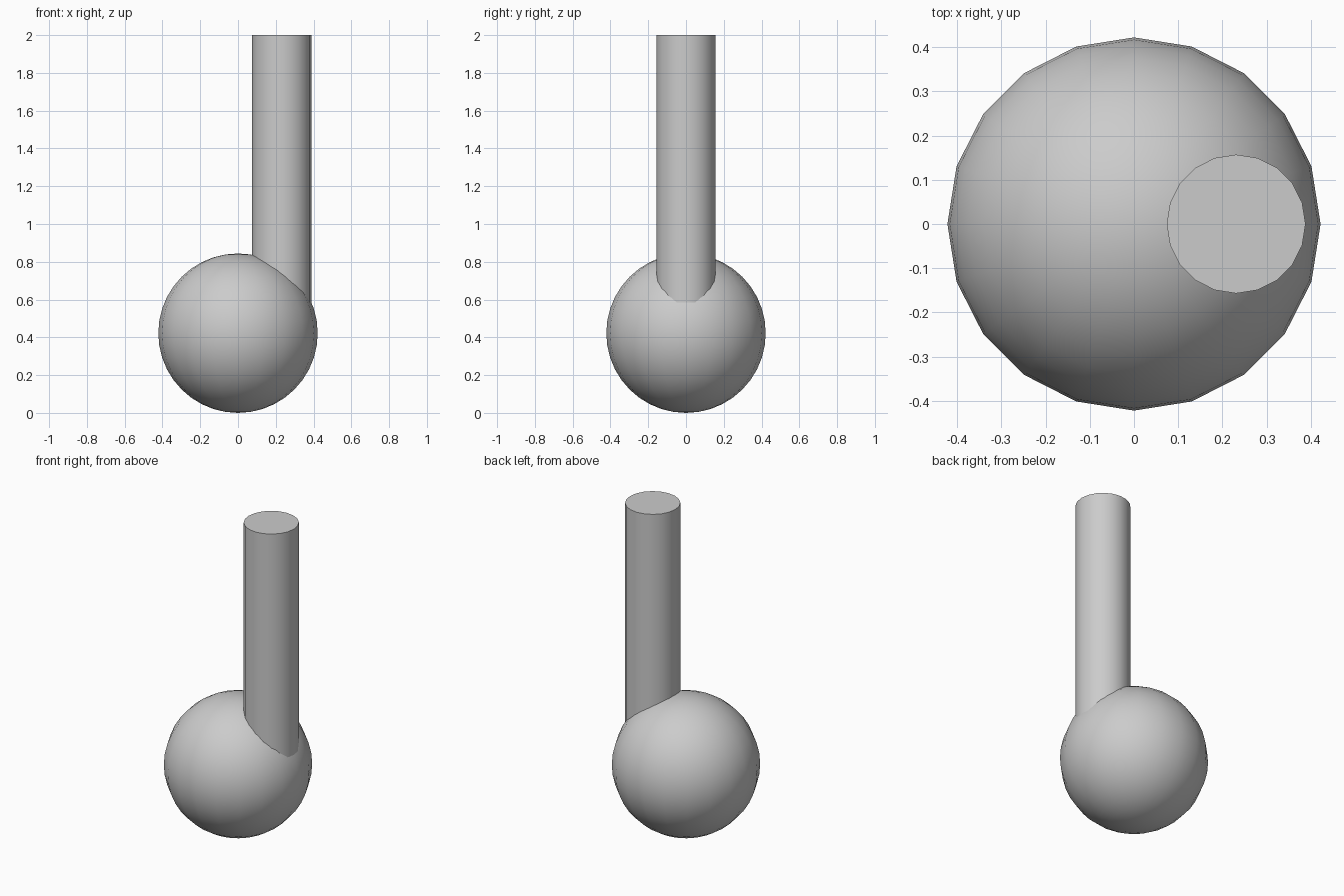
import bpy
import math

if "Cube" in bpy.data.objects:
    bpy.data.objects.remove(bpy.data.objects["Cube"])

SIDES = 20
R = 0.422          # ball radius
STEM_R = 0.157
STEM_X = 0.231
STEM_BOTTOM, STEM_TOP = 0.45, 2.0

# Round ball resting on the ground
bpy.ops.mesh.primitive_uv_sphere_add(
    segments=SIDES, ring_count=SIDES, radius=R, location=(0, 0, R))
ball = bpy.context.object
ball.name = "ball"
bpy.ops.object.shade_smooth()

# Upright stem, offset to the right and sunk into the ball
bpy.ops.mesh.primitive_cylinder_add(
    vertices=SIDES, radius=STEM_R, depth=STEM_TOP - STEM_BOTTOM,
    location=(STEM_X, 0, (STEM_TOP + STEM_BOTTOM) / 2))
stem = bpy.context.object
stem.name = "stem"
bpy.ops.object.shade_smooth_by_angle(angle=math.radians(30))
